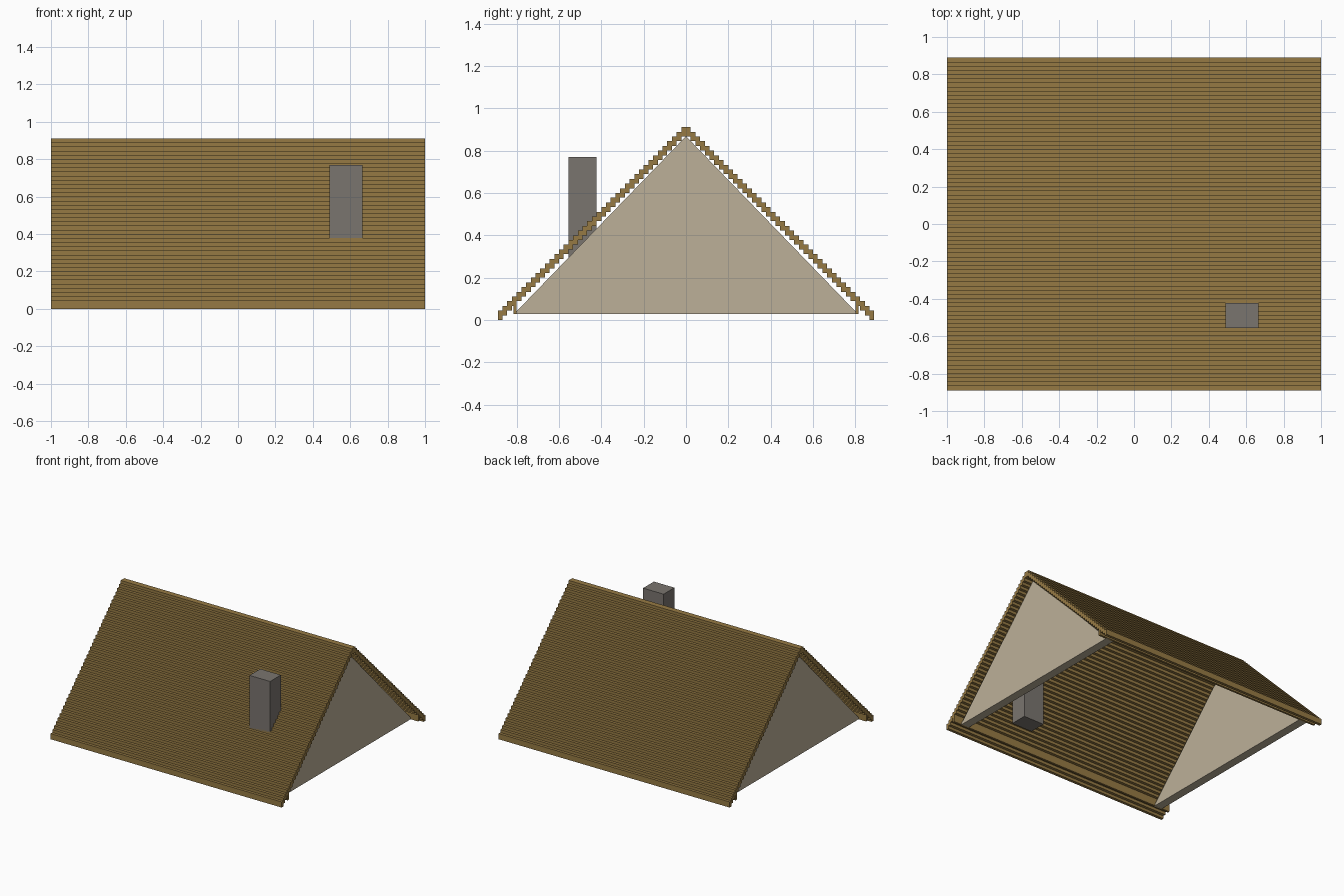
import bpy
import bmesh

cube = bpy.data.objects.get("Cube")
if cube:
    bpy.data.objects.remove(cube, do_unlink=True)


def linear(c):
    c /= 255
    return c / 12.92 if c <= 0.04045 else ((c + 0.055) / 1.055) ** 2.4


def make_material(name, *rgb):
    mat = bpy.data.materials.new(name)
    color = [linear(c) for c in rgb] + [1]
    mat.use_nodes = True
    mat.diffuse_color = color
    mat.node_tree.nodes["Principled BSDF"].inputs["Base Color"].default_value = color
    return mat


thatch = make_material("thatch_brown", 150, 122, 68)
plaster = make_material("plaster_beige", 188, 176, 153)
stone = make_material("stone_grey", 122, 117, 111)


def extrude_profile(name, profile, x0, x1, mat):
    """Sweep a (y, z) profile along x."""
    bm = bmesh.new()
    face = bm.faces.new([bm.verts.new((x0, y, z)) for y, z in profile])
    swept = bmesh.ops.extrude_face_region(bm, geom=[face])["geom"]
    moved = [v for v in swept if isinstance(v, bmesh.types.BMVert)]
    bmesh.ops.translate(bm, verts=moved, vec=(x1 - x0, 0, 0))
    bmesh.ops.recalc_face_normals(bm, faces=bm.faces)
    mesh = bpy.data.meshes.new(name)
    bm.to_mesh(mesh)
    bm.free()
    mesh.materials.append(mat)
    obj = bpy.data.objects.new(name, mesh)
    bpy.context.collection.objects.link(obj)
    return obj


def rectangle(y0, y1, z0, z1):
    return [(y0, z0), (y1, z0), (y1, z1), (y0, z1)]


# Stepped roof: each course is one step wide and two steps tall
STEP = 2 / 90
COURSES = 40
top, under = [], []
for k in range(COURSES):
    outer, inner = -(COURSES - k) * STEP, -(COURSES - 1 - k) * STEP
    top += [(outer, (k + 2) * STEP), (inner, (k + 2) * STEP)]
    under += [(outer, k * STEP), (inner, k * STEP)]


def whole(side):
    # Join a half outline with its mirror image, leaving out the centre point
    half = side[:-1]
    return half + [(-y, z) for y, z in reversed(half)]


extrude_profile("roof", whole(top) + whole(under)[::-1], -1, 1, thatch)

# Eave plates and gable walls, repeated on both sides
BASE = 0.028
for side, name in ((1, "left"), (-1, "right")):
    extrude_profile(name + "_gable", [(-0.813, BASE), (0.813, BASE), (0, 0.868)],
                    side * 39 * STEP, side * 42 * STEP, plaster)
for side, name in ((-1, "front"), (1, "back")):
    extrude_profile(name + "_eave_plate",
                    rectangle(side * 0.8, side * 0.816, BASE, 3.2 * STEP), -1, 1, thatch)

# Chimney passing down through the front slope
extrude_profile("chimney", rectangle(-25 * STEP, -19 * STEP, BASE, 0.77),
                22 * STEP, 30 * STEP, stone)
